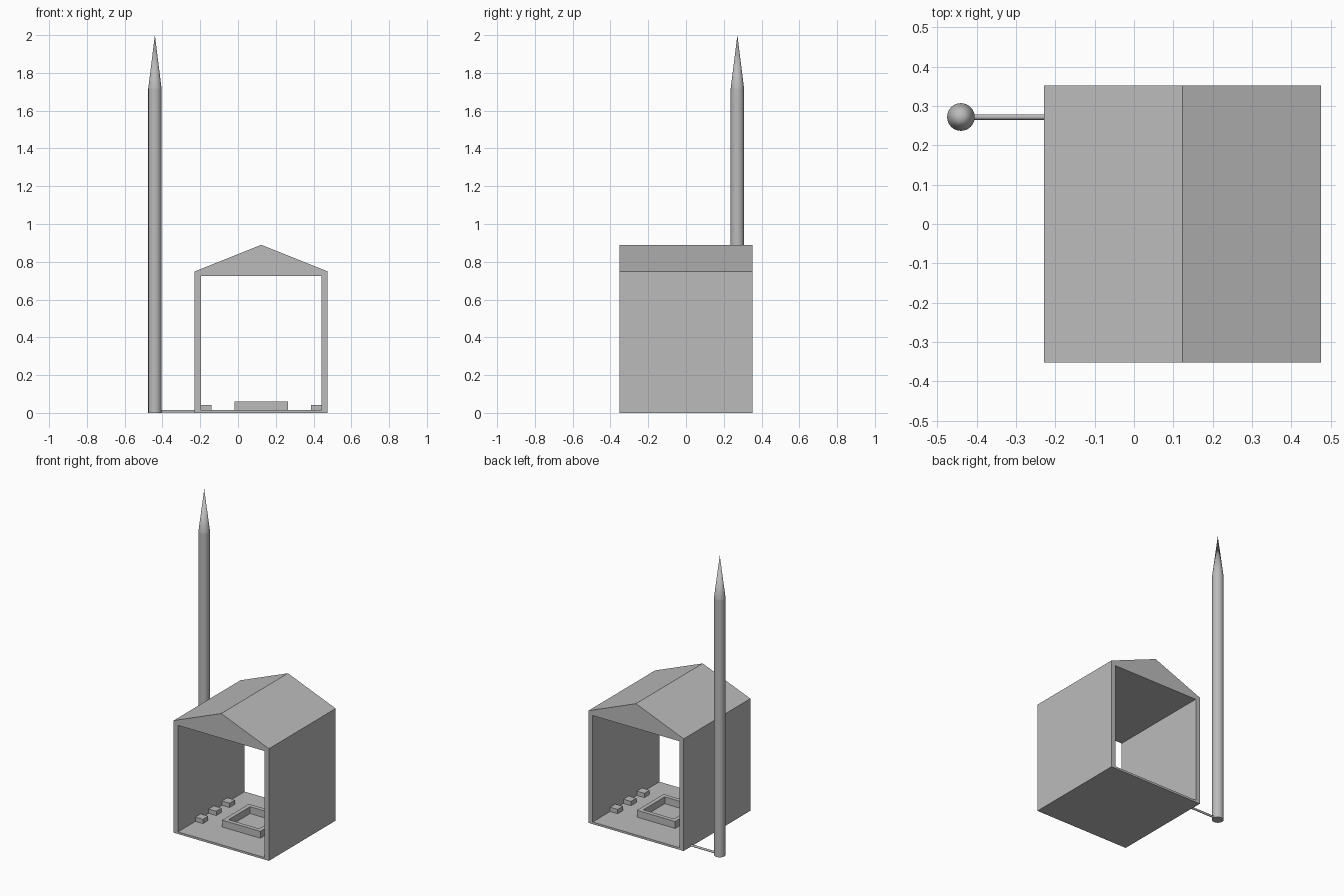
import bpy
import bmesh
from mathutils import Vector

default = bpy.data.objects.get("Cube")
if default:
    bpy.data.objects.remove(default, do_unlink=True)

# One plain grey for everything
GREY = (0.5, 0.5, 0.5, 1.0)
grey = bpy.data.materials.new("plain grey")
grey.use_nodes = True
grey.diffuse_color = GREY
grey.node_tree.nodes["Principled BSDF"].inputs["Base Color"].default_value = GREY

HALF = 0.352      # half the width and depth of the shelter
CX = 0.123        # shelter centre line
INNER = 0.32      # half the clear width inside
FLOOR = 0.014
CEILING = 0.725
EAVE = 0.749
RIDGE = 0.89


def add_object(name, bm):
    bmesh.ops.recalc_face_normals(bm, faces=bm.faces)
    mesh = bpy.data.meshes.new(name)
    bm.to_mesh(mesh)
    bm.free()
    mesh.materials.append(grey)
    obj = bpy.data.objects.new(name, mesh)
    bpy.context.collection.objects.link(obj)
    return obj


def extrude_profile(name, points, y0, y1):
    """Solid from an (x, z) outline pushed along y."""
    bm = bmesh.new()
    face = bm.faces.new([bm.verts.new((x, y0, z)) for x, z in points])
    new = bmesh.ops.extrude_face_region(bm, geom=[face])["geom"]
    verts = [v for v in new if isinstance(v, bmesh.types.BMVert)]
    bmesh.ops.translate(bm, verts=verts, vec=(0, y1 - y0, 0))
    return add_object(name, bm)


def box(name, x0, x1, y0, y1, z0, z1):
    return extrude_profile(name, [(x0, z0), (x1, z0), (x1, z1), (x0, z1)], y0, y1)


def cut(obj, cutter):
    mod = obj.modifiers.new("opening", 'BOOLEAN')
    mod.operation = 'DIFFERENCE'
    mod.solver = 'EXACT'
    mod.object = cutter
    bpy.context.view_layer.objects.active = obj
    bpy.ops.object.modifier_apply(modifier=mod.name)
    bpy.data.objects.remove(cutter, do_unlink=True)


def cone(bm, r0, r1, start, end, sides):
    """Round bar or cone between two points."""
    start, end = Vector(start), Vector(end)
    axis = end - start
    matrix = axis.to_track_quat('Z', 'Y').to_matrix().to_4x4()
    matrix.translation = (start + end) / 2
    bmesh.ops.create_cone(bm, cap_ends=True, segments=sides, radius1=r0,
                          radius2=r1, depth=axis.length, matrix=matrix)


def smooth(obj):
    bpy.ops.object.select_all(action='DESELECT')
    obj.select_set(True)
    bpy.context.view_layer.objects.active = obj
    bpy.ops.object.shade_smooth_by_angle()


# Gabled shelter, open at front and back
shelter = extrude_profile("shelter", [
    (CX - HALF, 0), (CX + HALF, 0), (CX + HALF, EAVE),
    (CX, RIDGE), (CX - HALF, EAVE)], -HALF, HALF)
cut(shelter, box("opening", CX - INNER, CX + INNER, -1, 1, FLOOR, CEILING))

# Square fire pit rim in the middle of the floor
RIM = 0.141
HOLE = RIM - 0.028
rim = box("pit_rim", CX - RIM, CX + RIM, -RIM, RIM, FLOOR, 0.06)
cut(rim, box("pit_hole", CX - HOLE, CX + HOLE, -HOLE, HOLE, -1, 1))

# Three block seats along each side wall
SEAT = 0.056
for side, sign in (("left", 1), ("right", -1)):
    for i in range(3):
        x0, x1 = sorted((CX + sign * INNER, CX + sign * (INNER - SEAT)))
        y = (i - 1) * RIM
        box(f"{side}_seat_{i + 1}", x0, x1, y - SEAT / 2, y + SEAT / 2, FLOOR, 0.043)

# Tall pole with a pointed tip
PX, PY, PR = -0.44, 0.272, 0.0352
bm = bmesh.new()
cone(bm, PR, PR, (PX, PY, 0), (PX, PY, 1.718), 32)
smooth(add_object("pole", bm))
bm = bmesh.new()
cone(bm, PR, 0, (PX, PY, 1.718), (PX, PY, 2), 32)
smooth(add_object("pole_tip", bm))

# Thin pipe along the ground from the pole to the wall
bm = bmesh.new()
cone(bm, 0.007, 0.007, (PX, PY, 0.008), (CX - HALF + 0.01, PY, 0.008), 16)
smooth(add_object("ground_pipe", bm))
